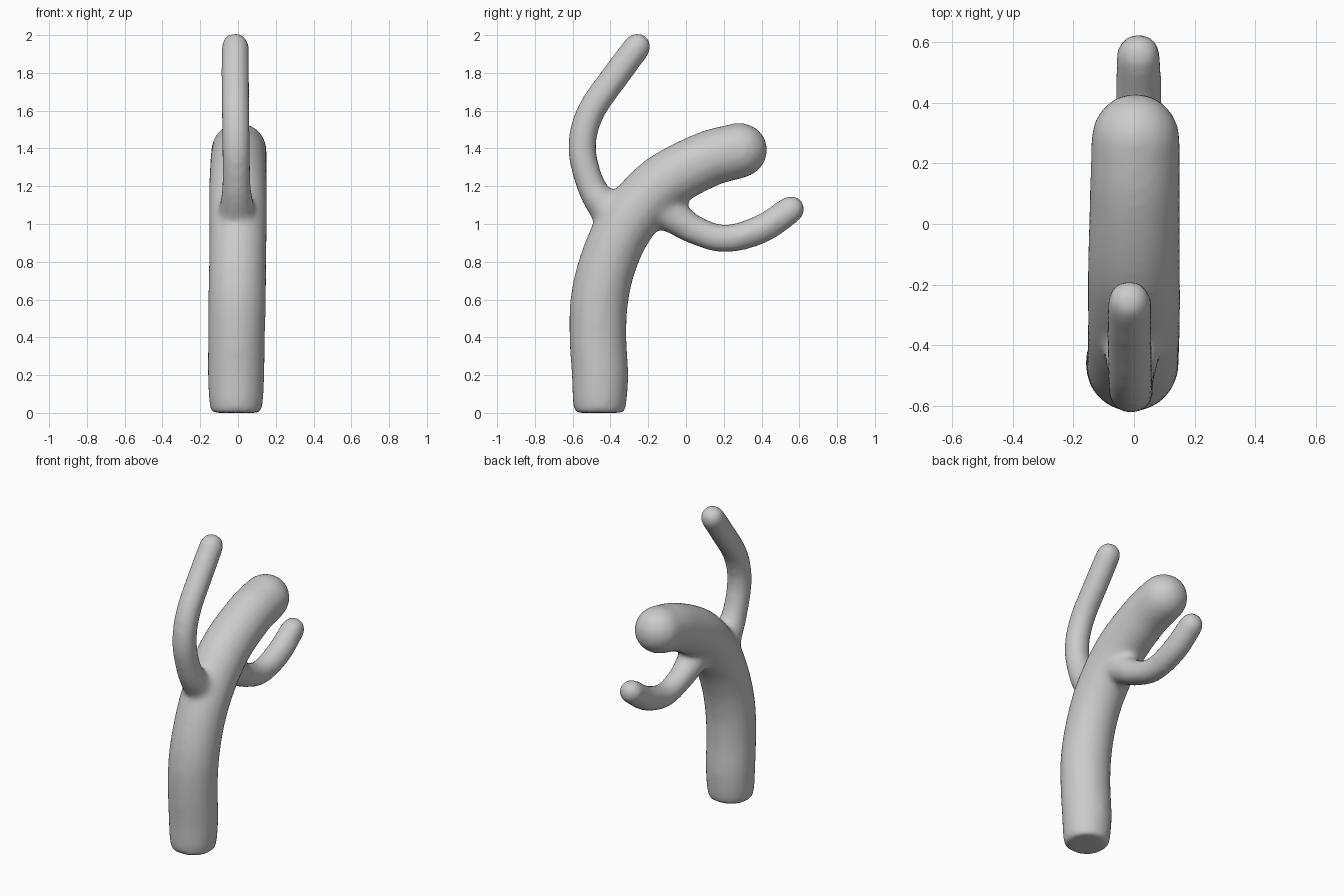
import bpy, bmesh, math
from mathutils import Vector

if "Cube" in bpy.data.objects:
    bpy.data.objects.remove(bpy.data.objects["Cube"])

mat = bpy.data.materials.new("plain_grey")
mat.use_nodes = True
GREY = (0.6, 0.6, 0.6, 1)
mat.diffuse_color = GREY
mat.node_tree.nodes["Principled BSDF"].inputs["Base Color"].default_value = GREY


def spline(points, steps=8):
    """Catmull-Rom through (x, y, z, radius) points."""
    p = [Vector(q) for q in points]
    p = [2 * p[0] - p[1]] + p + [2 * p[-1] - p[-2]]
    out = []
    for i in range(1, len(p) - 2):
        a, b, c, d = p[i - 1:i + 3]
        for s in range(steps):
            t = s / steps
            out.append(0.5 * (2 * b + (c - a) * t + (2 * a - 5 * b + 4 * c - d) * t * t
                              + (3 * b - a - 3 * c + d) * t ** 3))
    return out + [p[-2]]


def limb(bm, points, sides=40):
    """Closed tube along a path in the y-z plane, ending in a round tip."""
    path = spline(points)
    rings = []
    for i, q in enumerate(path):
        tan = (path[min(i + 1, len(path) - 1)] - path[max(i - 1, 0)]).to_3d()
        tan = Vector((0, tan.y, tan.z)).normalized()
        rings.append((q.to_3d(), tan, q[3]))
    centre, tan, r = rings[-1]
    for k in range(1, 10):
        a = k * math.pi / 20
        rings.append((centre + tan * r * 1.06 * math.sin(a), tan, r * math.cos(a)))
    loops = []
    for c, t, rad in rings:
        side = Vector((1, 0, 0))
        up = t.cross(side)
        loops.append([bm.verts.new(c + rad * (side * math.cos(2 * math.pi * j / sides)
                                              + up * math.sin(2 * math.pi * j / sides)))
                      for j in range(sides)])
    for a, b in zip(loops, loops[1:]):
        for j in range(sides):
            k = (j + 1) % sides
            bm.faces.new((a[j], a[k], b[k], b[j]))
    bm.faces.new(loops[0][::-1])
    bm.faces.new(loops[-1])


bm = bmesh.new()
# Leaning trunk with a slightly tucked foot
limb(bm, [(-0.01, -0.457, -0.002, 0.132), (-0.01, -0.457, 0.06, 0.143), (-0.01, -0.455, 0.2, 0.15),
          (-0.008, -0.466, 0.4, 0.151), (-0.005, -0.458, 0.6, 0.153), (-0.002, -0.41, 0.8, 0.152),
          (0, -0.315, 1.0, 0.153), (0, -0.14, 1.2, 0.153), (0.003, 0.1, 1.335, 0.149),
          (0.005, 0.276, 1.386, 0.147)])
# Tall arm on the front
limb(bm, [(-0.005, -0.33, 0.99, 0.12), (-0.006, -0.425, 1.085, 0.093), (-0.008, -0.502, 1.2, 0.077),
          (-0.01, -0.55, 1.4, 0.075), (-0.013, -0.505, 1.59, 0.075), (-0.015, -0.36, 1.80, 0.075),
          (-0.015, -0.261, 1.933, 0.074)])
# Short arm on the back
limb(bm, [(0.005, -0.16, 1.10, 0.115), (0.008, -0.055, 1.03, 0.09), (0.012, 0.05, 0.965, 0.077),
          (0.015, 0.21, 0.92, 0.074), (0.015, 0.4, 0.972, 0.077), (0.015, 0.553, 1.073, 0.074)])
bmesh.ops.recalc_face_normals(bm, faces=bm.faces)

mesh = bpy.data.meshes.new("cactus")
bm.to_mesh(mesh)
bm.free()
cactus = bpy.data.objects.new("cactus", mesh)
bpy.context.collection.objects.link(cactus)
mesh.materials.append(mat)
bpy.context.view_layer.objects.active = cactus
cactus.select_set(True)

# Fuse the limbs and soften the joins
remesh = cactus.modifiers.new("fuse", 'REMESH')
remesh.mode = 'VOXEL'
remesh.voxel_size = 0.018
soften = cactus.modifiers.new("soften", 'SMOOTH')
soften.factor = 0.5
soften.iterations = 12
for m in ("fuse", "soften"):
    bpy.ops.object.modifier_apply(modifier=m)
bpy.ops.object.shade_smooth()

# Stand it on the floor
low = min(v.co.z for v in cactus.data.vertices)
for v in cactus.data.vertices:
    v.co.z -= low
